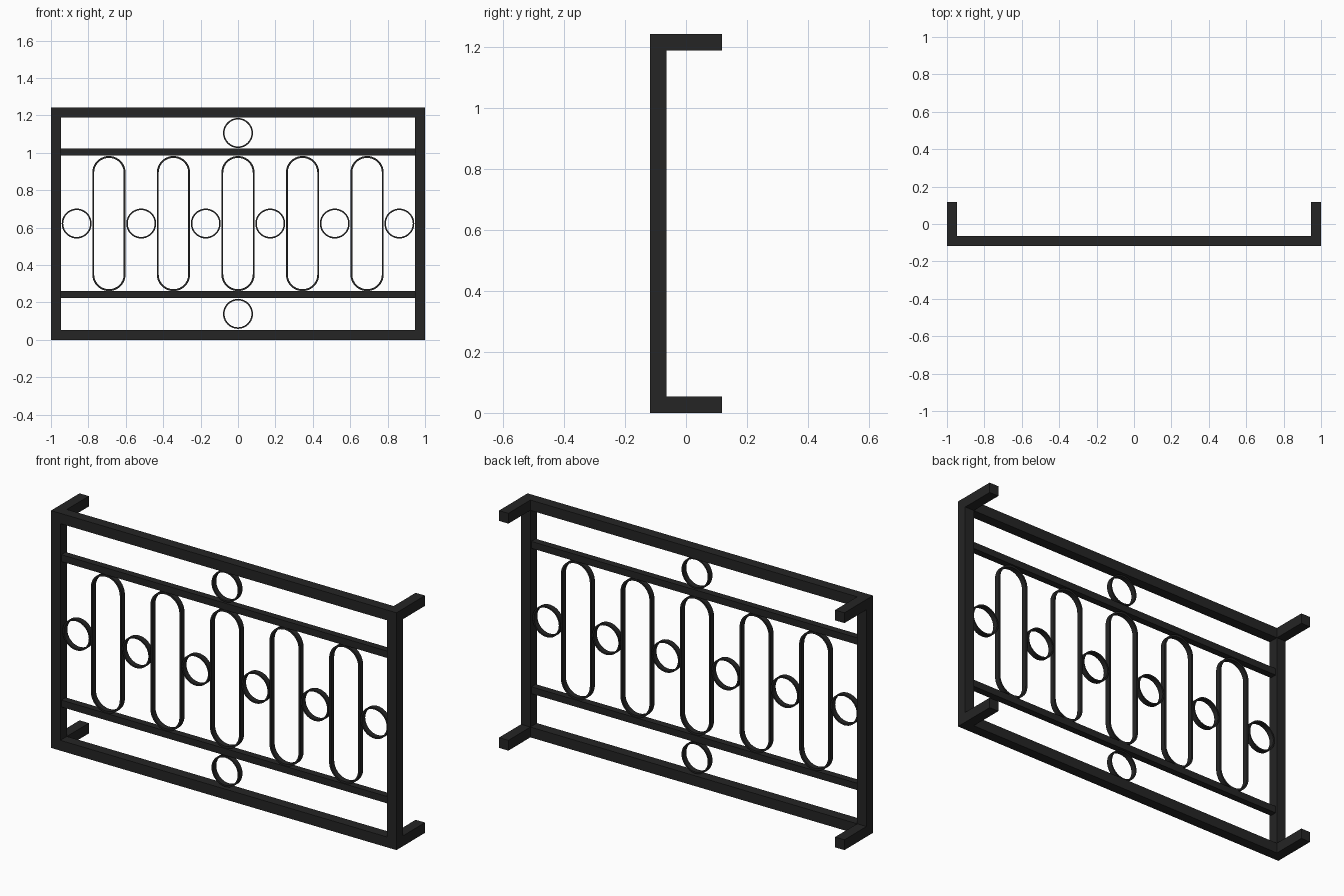
import bpy, bmesh, math

if "Cube" in bpy.data.objects:
    bpy.data.objects.remove(bpy.data.objects["Cube"])

# Overall measures
H, BAR, THIN = 1.242, 0.054, 0.036
FRONT, BACK = -0.118, 0.118
YC = FRONT + BAR / 2            # centre plane of the railing panel
IN = 1 - BAR                    # inner face of the posts
MID = 0.622

iron = bpy.data.materials.new("black_iron")
iron.diffuse_color = (0.018, 0.018, 0.018, 1)
iron.use_nodes = True
iron.node_tree.nodes["Principled BSDF"].inputs["Base Color"].default_value = iron.diffuse_color


def finish(name, bm):
    bmesh.ops.recalc_face_normals(bm, faces=bm.faces)
    mesh = bpy.data.meshes.new(name)
    bm.to_mesh(mesh)
    bm.free()
    mesh.materials.append(iron)
    obj = bpy.data.objects.new(name, mesh)
    bpy.context.collection.objects.link(obj)
    return obj


def box(name, lo, hi):
    bm = bmesh.new()
    bmesh.ops.create_cube(bm, size=1)
    for v in bm.verts:
        v.co = [(a + b) / 2 + c * (b - a) for a, b, c in zip(lo, hi, v.co)]
    return finish(name, bm)


def hoop(name, x, z, r, straight=0, t=0.008, depth=0.028, seg=20):
    """Flat-bar loop: a circle, or a capsule when straight > 0."""
    bm = bmesh.new()
    angles = [(math.pi * i / seg, straight) for i in range(seg + 1)]
    angles += [(math.pi + math.pi * i / seg, -straight) for i in range(seg + 1)]
    if not straight:
        angles = [(math.pi * i / seg, 0) for i in range(2 * seg)]
    rows = []
    for a, dz in angles:
        rows.append([bm.verts.new((x + rr * math.cos(a), YC + y, z + dz + rr * math.sin(a)))
                     for rr, y in ((r, -depth / 2), (r, depth / 2),
                                   (r - t, depth / 2), (r - t, -depth / 2))])
    for i, p in enumerate(rows):
        q = rows[(i + 1) % len(rows)]
        for k in range(4):
            bm.faces.new((p[k], p[(k + 1) % 4], q[(k + 1) % 4], q[k]))
    obj = finish(name, bm)
    bpy.ops.object.select_all(action='DESELECT')
    obj.select_set(True)
    bpy.context.view_layer.objects.active = obj
    bpy.ops.object.shade_smooth_by_angle(angle=math.radians(30))


# Posts and wall brackets on both sides
for side, s in (("left", -1), ("right", 1)):
    x0, x1 = sorted((s * IN, s))
    box(f"{side}_post", (x0, FRONT, 0), (x1, FRONT + BAR, H))
    for level, z in (("lower", 0), ("upper", H - BAR)):
        box(f"{side}_{level}_bracket", (x0, FRONT + BAR, z), (x1, BACK, z + BAR))

# Heavy outer rails and thin inner rails
for level, z in (("bottom", 0), ("top", H - BAR)):
    box(f"{level}_rail", (-IN, FRONT, z), (IN, FRONT + BAR, z + BAR))
for level, z in (("lower", 0.243), ("upper", 1.004)):
    box(f"{level}_inner_rail", (-IN, YC - THIN / 2, z - THIN / 2),
        (IN, YC + THIN / 2, z + THIN / 2))

# Tall rounded loops, with small rings between them
for i in range(5):
    hoop(f"tall_loop_{i + 1}", (i - 2) * 0.345, MID, 0.089, straight=0.272, t=0.010)
for i in range(6):
    hoop(f"middle_ring_{i + 1}", (i - 2.5) * 0.345, MID, 0.080)

# Single rings above and below the panel
hoop("top_ring", 0, 1.106, 0.080)
hoop("bottom_ring", 0, 0.139, 0.080)
